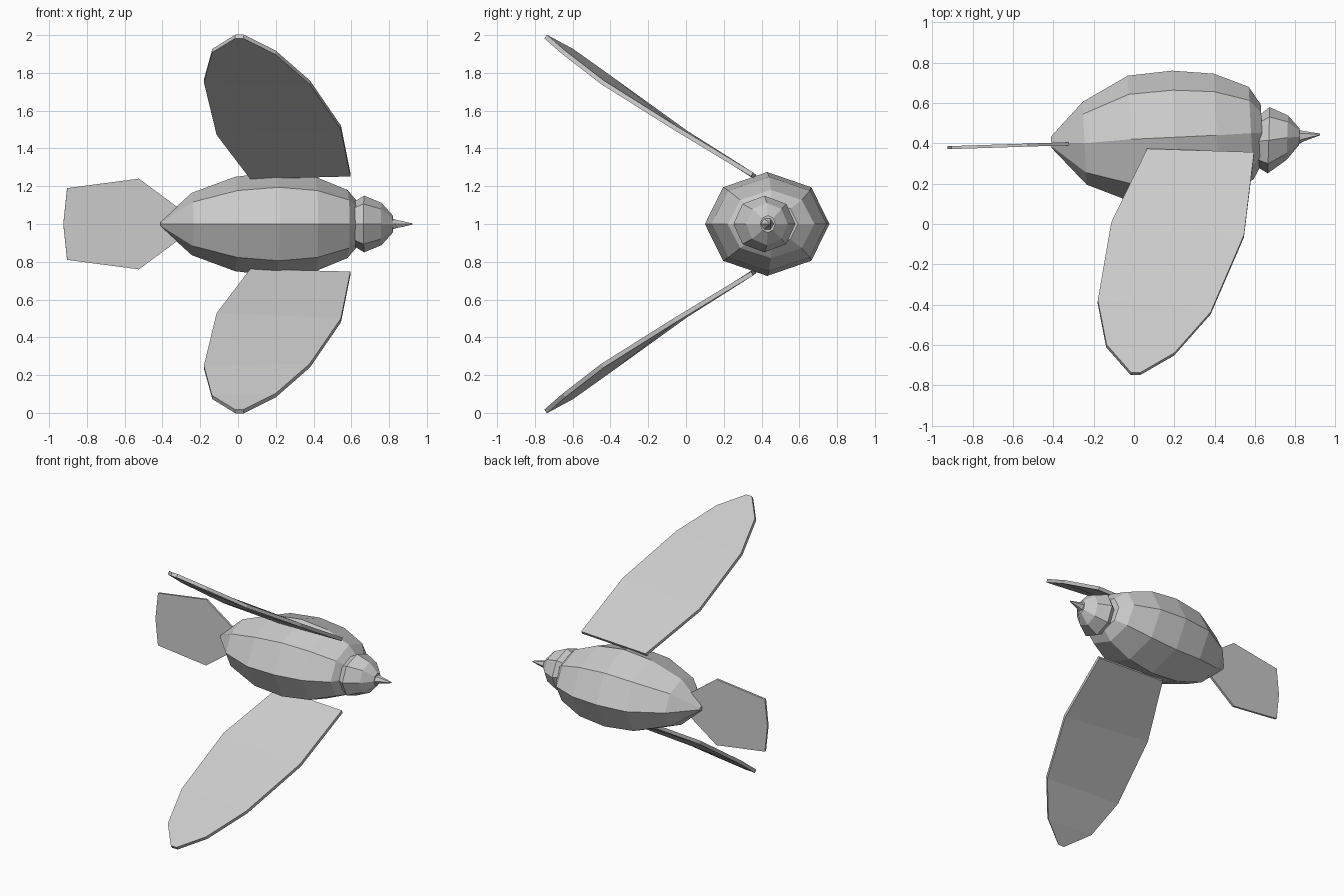
import bpy, bmesh
from math import sin, cos, pi

if "Cube" in bpy.data.objects:
    bpy.data.objects.remove(bpy.data.objects["Cube"])


def finish(name, bm):
    bmesh.ops.recalc_face_normals(bm, faces=bm.faces)
    me = bpy.data.meshes.new(name)
    bm.to_mesh(me)
    bm.free()
    ob = bpy.data.objects.new(name, me)
    bpy.context.collection.objects.link(ob)
    return ob


def loft(name, rings, sides, tilt=0.05):
    """Capped loft along x; each ring is (x, centre y, radius y, radius z)."""
    bm = bmesh.new()
    loops = []
    for x, cy, ry, rz in rings:
        loop = []
        for i in range(sides):
            a = 2 * pi * i / sides
            dy = ry * cos(a)
            loop.append(bm.verts.new((x - tilt * dy, cy + dy, 1 + rz * sin(a))))
        loops.append(loop)
    for a, b in zip(loops, loops[1:]):
        for i in range(sides):
            j = (i + 1) % sides
            bm.faces.new((a[i], a[j], b[j], b[i]))
    bm.faces.new(loops[0])
    bm.faces.new(loops[-1])
    return finish(name, bm)


def thicken(ob, thickness):
    mod = ob.modifiers.new("thickness", 'SOLIDIFY')
    mod.thickness = thickness
    mod.offset = 0


# Plump octagonal body, slightly pitched
loft("body", [
    (-0.41, 0.405, 0.028, 0.015),
    (-0.245, 0.40, 0.205, 0.165),
    (-0.015, 0.42, 0.315, 0.25),
    (0.205, 0.43, 0.33, 0.275),
    (0.41, 0.44, 0.305, 0.25),
    (0.58, 0.45, 0.23, 0.18),
    (0.635, 0.453, 0.14, 0.115)], 8)

# Head
loft("head", [
    (0.61, 0.41, 0.125, 0.115),
    (0.668, 0.415, 0.164, 0.15),
    (0.76, 0.428, 0.11, 0.112),
    (0.82, 0.433, 0.04, 0.045)], 8, -0.03)

# Pointed beak
loft("beak", [
    (0.80, 0.427, 0.042, 0.04),
    (0.84, 0.435, 0.026, 0.025),
    (0.923, 0.444, 0.004, 0.004)], 6, 0)

# Wings: leading and trailing edge points from root to tip, mirrored about z = 1
leading = [(0.595, 0.35, 1.262), (0.545, -0.06, 1.51), (0.38, -0.442, 1.75),
           (0.2, -0.645, 1.907), (0.03, -0.743, 1.992)]
trailing = [(0.065, 0.367, 1.248), (-0.113, 0.002, 1.482), (-0.18, -0.384, 1.76),
            (-0.137, -0.604, 1.917), (-0.015, -0.743, 1.992)]
for name, s in (("upper_wing", 1), ("lower_wing", -1)):
    bm = bmesh.new()
    lead, trail = [[bm.verts.new((x, y, 1 + s * (z - 1))) for x, y, z in e]
                   for e in (leading, trailing)]
    for i in range(4):
        bm.faces.new((lead[i], lead[i + 1], trail[i + 1], trail[i]))
    thicken(finish(name, bm), 0.024)

# Fan-shaped tail
half = [(-0.315, 0.085), (-0.525, 0.24), (-0.905, 0.19), (-0.925, 0)]
outline = half + [(x, -w) for x, w in reversed(half[:-1])]
bm = bmesh.new()
bm.faces.new([bm.verts.new((x, 0.398 + 0.033 * (x + 0.32), 1 + w)) for x, w in outline])
thicken(finish("tail", bm), 0.015)
